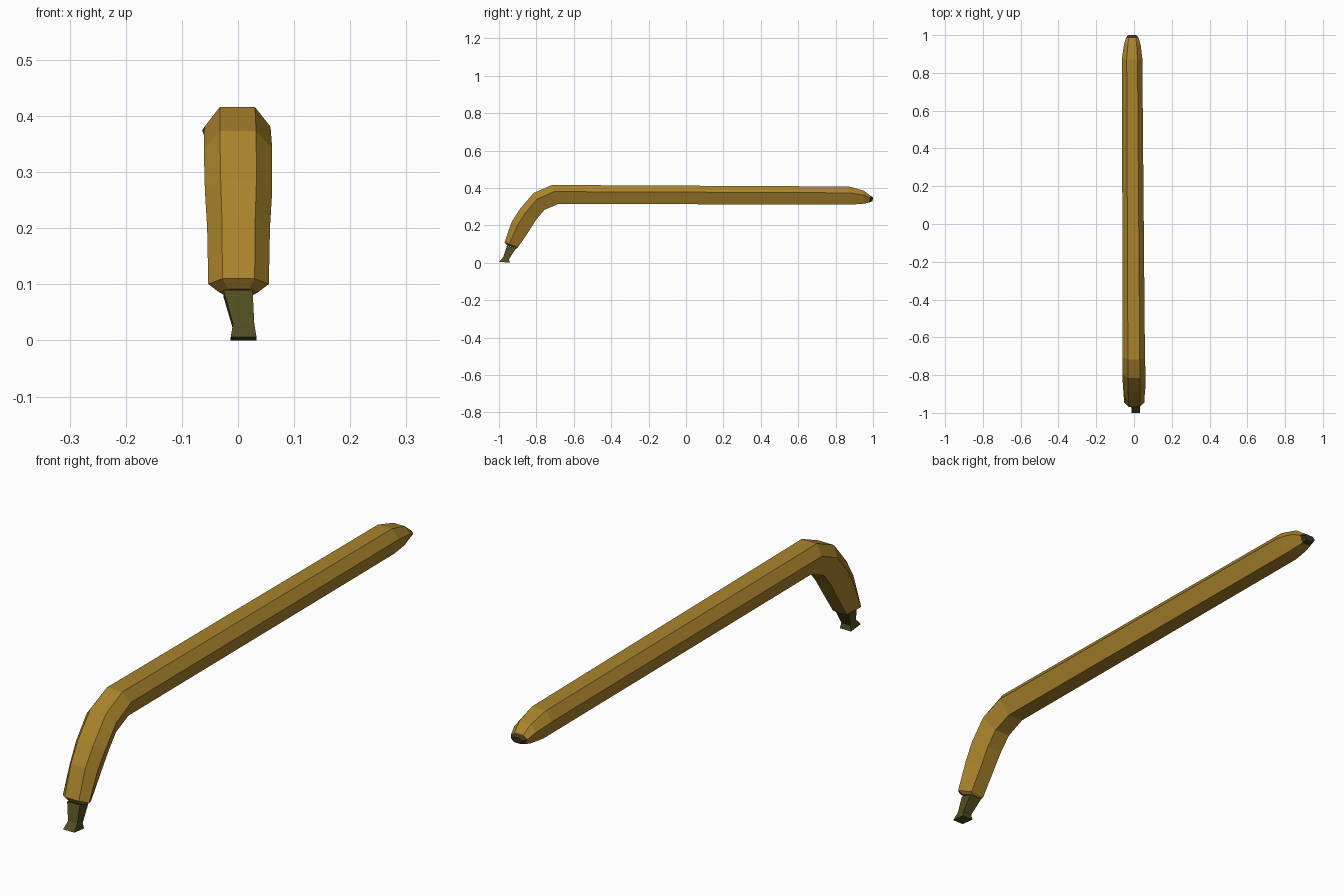
import bpy, bmesh

if "Cube" in bpy.data.objects:
    bpy.data.objects.remove(bpy.data.objects["Cube"])


def material(name, color):
    m = bpy.data.materials.new(name)
    m.diffuse_color = (*color, 1)
    m.use_nodes = True
    m.node_tree.nodes["Principled BSDF"].inputs["Base Color"].default_value = m.diffuse_color
    return m


PEEL = material("peel", (0.40, 0.23, 0.025))
STEM = material("stem_brown", (0.085, 0.075, 0.016))
TIP = material("tip_dark", (0.05, 0.035, 0.012))


def loft(name, sections, mat, cap_start=True, cap_end=True):
    """Six-sided tube; section = top y, top z, bottom y, bottom z, half width, centre x."""
    bm = bmesh.new()
    rings = []
    for ty, tz, by, bz, w, cx in sections:
        ring = []
        for fx, t in ((-0.53, 0), (0.53, 0), (1, 0.35), (0.53, 1), (-0.53, 1), (-1, 0.35)):
            ring.append(bm.verts.new((cx + fx * w, ty + (by - ty) * t, tz + (bz - tz) * t)))
        rings.append(ring)
    for a, b in zip(rings, rings[1:]):
        for i in range(6):
            j = (i + 1) % 6
            bm.faces.new((a[i], a[j], b[j], b[i]))
    if cap_start:
        bm.faces.new(rings[0][::-1])
    if cap_end:
        bm.faces.new(rings[-1])
    bmesh.ops.recalc_face_normals(bm, faces=bm.faces)
    me = bpy.data.meshes.new(name)
    bm.to_mesh(me)
    bm.free()
    me.materials.append(mat)
    ob = bpy.data.objects.new(name, me)
    bpy.context.collection.objects.link(ob)
    return ob


# Fruit body: bent end, long straight run, tapered far end
loft("fruit_body", [
    (-0.957, 0.092, -0.905, 0.077, 0.036, 0.001),
    (-0.970, 0.110, -0.898, 0.083, 0.054, 0.001),
    (-0.933, 0.217, -0.837, 0.174, 0.056, 0.001),
    (-0.890, 0.285, -0.800, 0.232, 0.060, 0.001),
    (-0.815, 0.373, -0.757, 0.283, 0.061, 0.000),
    (-0.717, 0.416, -0.682, 0.315, 0.059, -0.001),
    (0.870, 0.408, 0.885, 0.311, 0.054, -0.010),
    (0.950, 0.386, 0.950, 0.316, 0.044, -0.009),
    (0.986, 0.359, 0.978, 0.322, 0.034, -0.009),
], PEEL, cap_end=False)

# Dark blossom tip
loft("blossom_tip", [
    (0.986, 0.359, 0.978, 0.322, 0.034, -0.009),
    (1.000, 0.350, 0.997, 0.329, 0.024, -0.009),
], TIP, cap_start=False)

# Stem: tapers, then flares into a cut foot
bm = bmesh.new()
rings = []
for fy, fz, ry, rz, x0, x1 in (
        (-0.958, 0.090, -0.908, 0.078, -0.026, 0.026),
        (-0.977, 0.030, -0.946, 0.020, -0.009, 0.029),
        (-1.000, 0.006, -0.943, 0.000, -0.013, 0.033)):
    rings.append([bm.verts.new(p) for p in
                  ((x0, fy, fz), (x1, fy, fz), (x1, ry, rz), (x0, ry, rz))])
for a, b in zip(rings, rings[1:]):
    for i in range(4):
        j = (i + 1) % 4
        bm.faces.new((a[i], a[j], b[j], b[i]))
bm.faces.new(rings[-1])
bm.faces.new(rings[0][::-1])
bmesh.ops.recalc_face_normals(bm, faces=bm.faces)
me = bpy.data.meshes.new("stem")
bm.to_mesh(me)
bm.free()
me.materials.append(STEM)
bpy.context.collection.objects.link(bpy.data.objects.new("stem", me))
